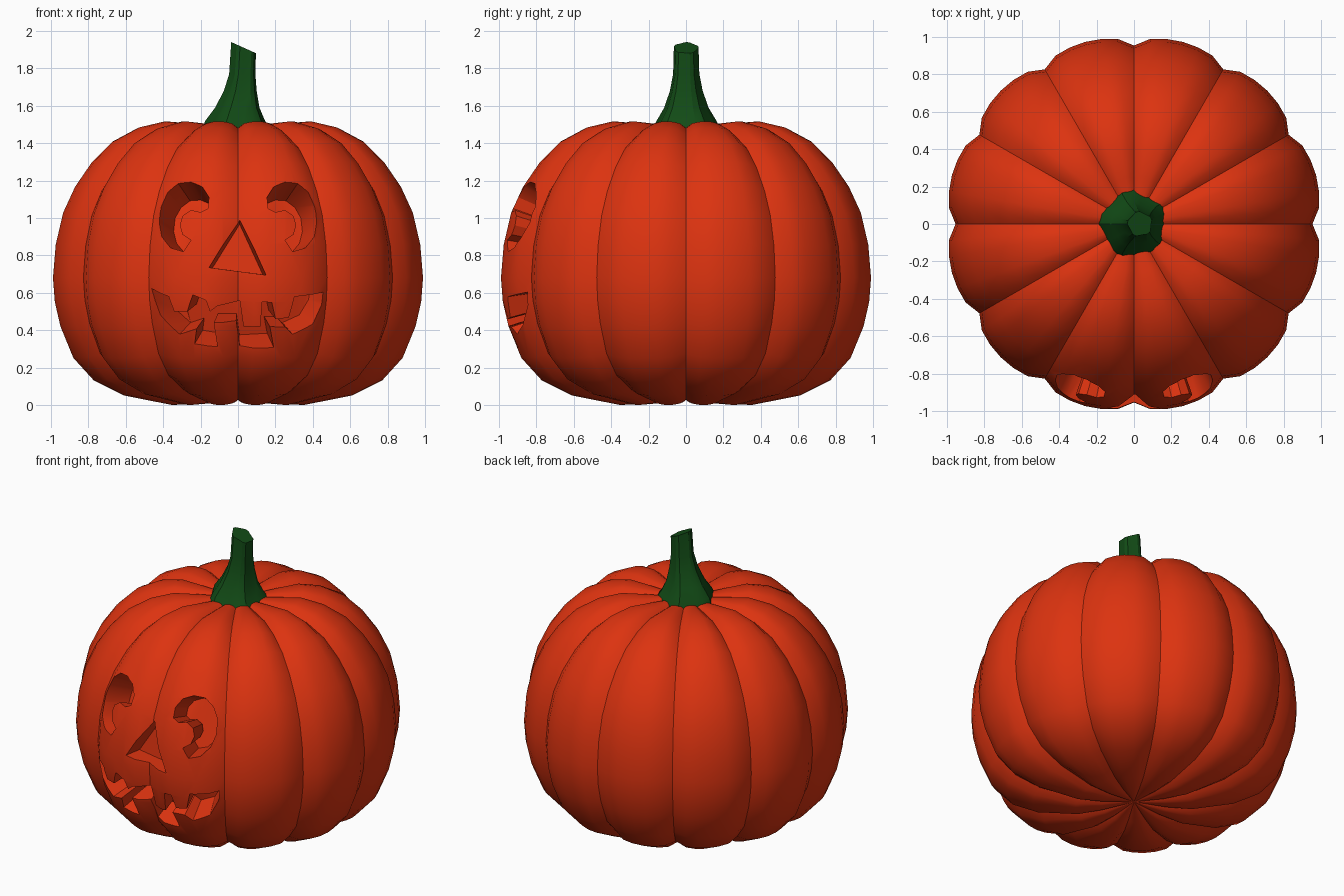
import bpy, bmesh, math
from mathutils import Vector

if "Cube" in bpy.data.objects:
    bpy.data.objects.remove(bpy.data.objects["Cube"])


def material(name, rgb):
    m = bpy.data.materials.new(name)
    m.use_nodes = True
    m.diffuse_color = (*rgb, 1)
    m.node_tree.nodes["Principled BSDF"].inputs["Base Color"].default_value = (*rgb, 1)
    return m


orange = material("pumpkin orange", (0.72, 0.033, 0.005))
green = material("stem green", (0.006, 0.07, 0.008))


def loft(name, rings, mat):
    """Skin a stack of closed rings and cap both ends."""
    bm = bmesh.new()
    loops = [[bm.verts.new(p) for p in ring] for ring in rings]
    for a, b in zip(loops, loops[1:]):
        for i in range(len(a)):
            j = (i + 1) % len(a)
            bm.faces.new((a[i], a[j], b[j], b[i]))
    caps = [bm.faces.new(loops[0][::-1]), bm.faces.new(loops[-1])]
    bmesh.ops.triangulate(bm, faces=[f for f in caps if len(f.verts) > 4])
    bmesh.ops.recalc_face_normals(bm, faces=bm.faces)
    mesh = bpy.data.meshes.new(name)
    bm.to_mesh(mesh)
    bm.free()
    mesh.materials.append(mat)
    obj = bpy.data.objects.new(name, mesh)
    bpy.context.collection.objects.link(obj)
    return obj


def activate(obj):
    bpy.ops.object.select_all(action="DESELECT")
    obj.select_set(True)
    bpy.context.view_layer.objects.active = obj


# Ribbed body: a profile swept round, pulled inwards at twelve creases
PROFILE = [(0.01, 0.04), (0.2, 0.01), (0.36, 0), (0.62, 0.05), (0.78, 0.13), (0.89, 0.25),
           (0.96, 0.42), (0.99, 0.55), (1.0, 0.68), (0.985, 0.86), (0.945, 1.03),
           (0.88, 1.17), (0.79, 1.3), (0.68, 1.41), (0.54, 1.485), (0.4, 1.517),
           (0.25, 1.505), (0.01, 1.48)]
LOBE = (0, 0.72, 0.93, 1, 0.93, 0.72)
CORE = Vector((0, 0, 0.72))
STEPS = 12 * len(LOBE)


def body_ring(r, z):
    ring = []
    for i in range(STEPS):
        a = math.tau * i / STEPS
        p = Vector((1.008 * r * math.cos(a), 1.008 * r * math.sin(a), z))
        pull = 0.053 * (1 - LOBE[i % len(LOBE)]) * min(1, r / 0.45)
        ring.append(CORE + (p - CORE) * (1 - pull))
    return ring


body = loft("pumpkin_body", [body_ring(r, z) for r, z in PROFILE], orange)


# Carved face: outlines on the skin, cut towards the core
def skin_radius(z):
    for (r0, z0), (r1, z1) in zip(PROFILE[2:], PROFILE[3:]):
        if z0 <= z <= z1:
            return r0 + (r1 - r0) * (z - z0) / (z1 - z0)
    return 1


def carve(name, outline, depth):
    pts = [Vector((x, -math.sqrt(skin_radius(z) ** 2 - x * x), z)) for x, z in outline]
    rings = [[CORE + (p - CORE) * k for p in pts] for k in (1.4, 1 - depth)]
    cutter = loft(name, rings, orange)
    cutter.hide_render = True
    activate(body)
    mod = body.modifiers.new(name, "BOOLEAN")
    mod.operation, mod.solver, mod.object = "DIFFERENCE", "EXACT", cutter
    bpy.ops.object.modifier_apply(modifier=name)
    bpy.data.objects.remove(cutter)


EYE = [(0.29, 0.82), (0.36, 0.84), (0.41, 0.9), (0.43, 0.98), (0.42, 1.07), (0.38, 1.14),
       (0.32, 1.185), (0.25, 1.19), (0.19, 1.165), (0.155, 1.11), (0.16, 1.05),
       (0.2, 1.03), (0.25, 1.04), (0.295, 1.01), (0.31, 0.96), (0.295, 0.91), (0.25, 0.88)]
NOSE = [(0.01, 1.0), (-0.155, 0.735), (0.15, 0.695)]
MOUTH = [(-0.48, 0.62), (-0.37, 0.58), (-0.34, 0.5), (-0.27, 0.5), (-0.24, 0.59),
         (-0.17, 0.56), (-0.15, 0.5), (-0.11, 0.53), (0.01, 0.55), (0.03, 0.41),
         (0.12, 0.42), (0.13, 0.55), (0.18, 0.55), (0.2, 0.46), (0.27, 0.47),
         (0.3, 0.58), (0.47, 0.6), (0.46, 0.53), (0.4, 0.43), (0.29, 0.38),
         (0.25, 0.42), (0.17, 0.42), (0.19, 0.31), (0.01, 0.3), (-0.01, 0.44),
         (-0.13, 0.44), (-0.11, 0.31), (-0.23, 0.33), (-0.22, 0.41), (-0.31, 0.38),
         (-0.42, 0.48)]
for side, name in ((1, "left_eye"), (-1, "right_eye")):
    carve(name, [(side * x, z) for x, z in EYE], 0.2)
carve("nose", NOSE, 0.12)
carve("mouth", MOUTH, 0.18)

# Stem: five-ridged rings, flared at the foot and cut at a slant
STEM = [(0.0, 0.185, 1.46), (-0.01, 0.155, 1.52), (0.0, 0.115, 1.59), (0.015, 0.085, 1.68),
        (0.025, 0.068, 1.77), (0.032, 0.064, 1.91)]


def stem_ring(cx, r, z):
    ring = []
    for i in range(20):
        a = math.tau * i / 20
        rr = r * (1 + 0.08 * math.cos(5 * a - 2.5))
        x = rr * math.cos(a)
        slant = 0.45 * x if z > 1.9 else 0
        ring.append((cx + x, rr * math.sin(a), z - slant))
    return ring


stem = loft("stem", [stem_ring(*s) for s in STEM], green)

for obj in (body, stem):
    activate(obj)
    bpy.ops.object.shade_smooth_by_angle(angle=math.radians(32))
